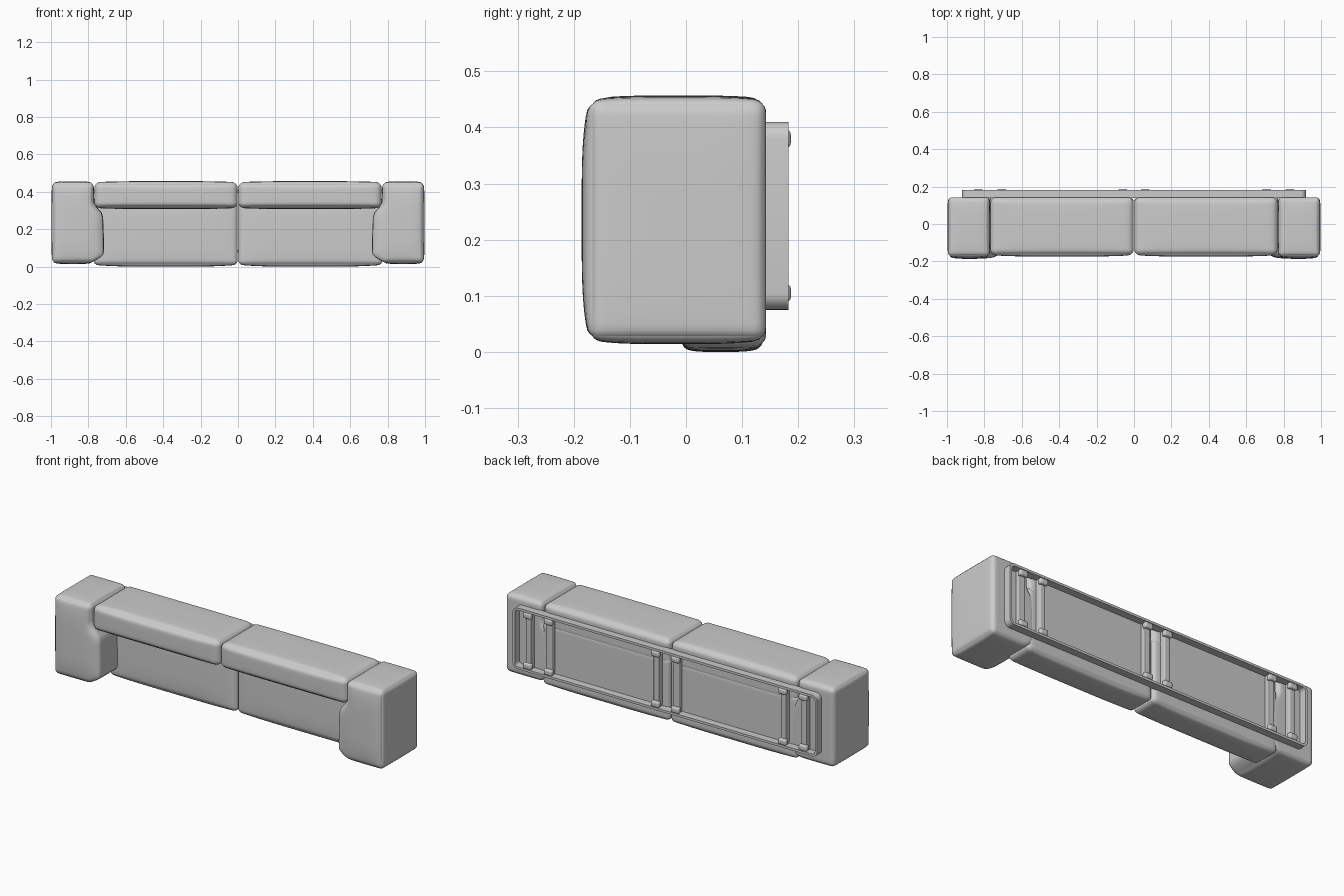
import bpy, bmesh, math
from mathutils import Vector

if "Cube" in bpy.data.objects:
    bpy.data.objects.remove(bpy.data.objects["Cube"])


def finish(name, bm, mirror=True):
    bmesh.ops.recalc_face_normals(bm, faces=bm.faces[:])
    me = bpy.data.meshes.new(name)
    bm.to_mesh(me)
    bm.free()
    ob = bpy.data.objects.new(name, me)
    bpy.context.collection.objects.link(ob)
    if mirror:
        ob.modifiers.new("mirror", 'MIRROR').use_mirror_merge = False
    bpy.ops.object.select_all(action='DESELECT')
    ob.select_set(True)
    bpy.context.view_layer.objects.active = ob
    bpy.ops.object.shade_smooth_by_angle(angle=math.radians(40))
    return ob


def soft_box(name, lo, hi, r, crown=(0, 0, 0), cuts=23, shape=None):
    """Rounded box whose faces sag towards their edges by 'crown'."""
    lo, hi = Vector(lo), Vector(hi)
    mid, half = (lo + hi) / 2, (hi - lo) / 2
    bm = bmesh.new()
    bmesh.ops.create_cube(bm, size=2)
    if cuts:
        bmesh.ops.subdivide_edges(bm, edges=bm.edges[:], cuts=cuts, use_grid_fill=True)
    for v in bm.verts:
        u = Vector([math.sin(c * math.pi / 2) for c in v.co])
        p = Vector([a * b for a, b in zip(u, half)])
        core = Vector([max(r - h, min(h - r, c)) for c, h in zip(p, half)])
        p = core + (p - core).normalized() * r
        for i in range(3):
            if i == 1 and u.y > 0:
                continue  # underside stays flat
            a, b = u[(i + 1) % 3], u[(i + 2) % 3]
            p[i] -= u[i] * crown[i] * (1 - (1 - a ** 4) * (1 - b ** 4))
        v.co = mid + p
        if shape:
            shape(v.co, u)
    return finish(name, bm)


def smooth(a, b, t):
    t = max(0, min(1, (t - a) / (b - a)))
    return t * t * (3 - 2 * t)


def arm_bulge(co, u):
    # inner side of the arm swells out below the backrest
    w = smooth(0.015, 0.07, co.z) * (1 - smooth(0.27, 0.345, co.z))
    w *= 0.9 + 0.1 * (1 - smooth(0.1, 0.3, co.z))
    co.x -= 0.052 * w * max(0, -u.x) ** 2


# upholstery
soft_box("arm", (0.768, -0.186, 0.014), (0.998, 0.143, 0.456), 0.022,
         (0.005, 0.013, 0.008), shape=arm_bulge)
soft_box("seat", (0.002, -0.022, 0.0), (0.772, 0.143, 0.36), 0.022, (0.001, 0.008, 0.01))
soft_box("backrest", (0.002, -0.174, 0.308), (0.768, 0.143, 0.457), 0.03, (0.001, 0.008, 0.006))

# base rim: thin rounded rectangular wall
def outline(inset, y):
    x, z0, z1, r = 0.92 - inset, 0.075 + inset, 0.41 - inset, 0.03 - inset
    pts = []
    for k, (sx, top) in enumerate(((1, 1), (-1, 1), (-1, 0), (1, 0))):
        cx, cz = sx * (x - r), (z1 - r if top else z0 + r)
        for i in range(7):
            a = math.pi / 2 * (k + i / 6)
            pts.append((cx + r * math.cos(a), y, cz + r * math.sin(a)))
    return pts


bm = bmesh.new()
rings = [[bm.verts.new(p) for p in outline(i, y)]
         for i, y in ((0, 0.138), (0, 0.183), (0.013, 0.183), (0.013, 0.138))]
n = len(rings[0])
for a, b in zip(rings, rings[1:] + rings[:1]):
    for i in range(n):
        bm.faces.new((a[i], a[(i + 1) % n], b[(i + 1) % n], b[i]))
finish("base_rim", bm, False)

# support rails with a foot at each end
for x in (0.06, 0.708, 0.833):
    soft_box("rail", (x - 0.017, 0.135, 0.085), (x + 0.017, 0.172, 0.4), 0.005, cuts=7)
    for z in (0.105, 0.38):
        soft_box("foot", (x - 0.025, 0.16, z - 0.016), (x + 0.025, 0.187, z + 0.016), 0.009, cuts=7)
